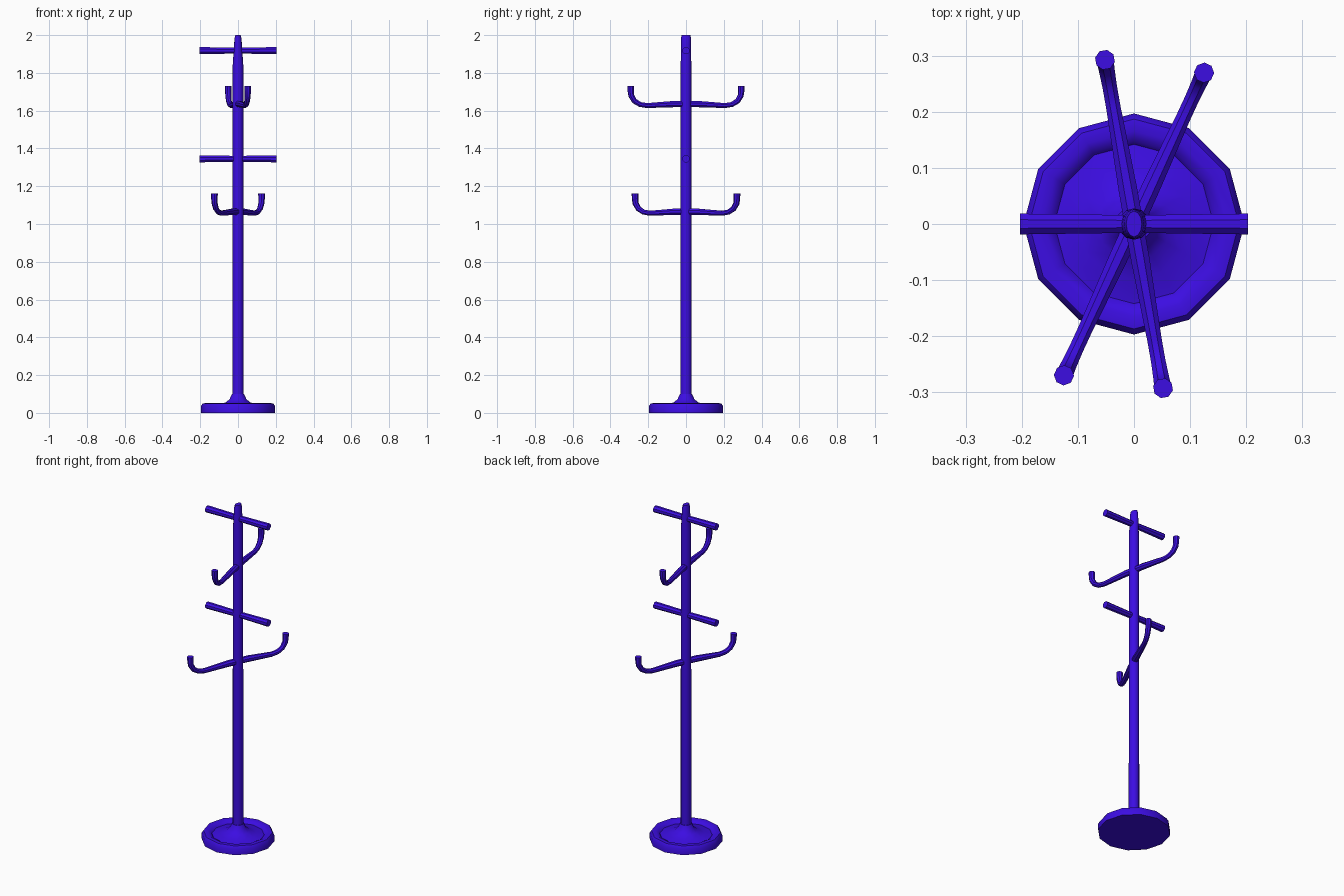
import bpy
import bmesh
from math import radians, pi, sin, cos
from mathutils import Vector

if "Cube" in bpy.data.objects:
    bpy.data.objects.remove(bpy.data.objects["Cube"], do_unlink=True)

blue = bpy.data.materials.new("violet_blue")
blue.use_nodes = True
colour = (0.045, 0.004, 0.76, 1)
blue.diffuse_color = colour
blue.node_tree.nodes["Principled BSDF"].inputs["Base Color"].default_value = colour


def finish(obj):
    obj.data.materials.append(blue)
    bpy.ops.object.select_all(action="DESELECT")
    obj.select_set(True)
    bpy.context.view_layer.objects.active = obj
    bpy.ops.object.shade_smooth_by_angle(angle=radians(40))


def skin(name, rings):
    """Join equal-sized rings of points into a capped tube."""
    bm = bmesh.new()
    loops = [[bm.verts.new(p) for p in ring] for ring in rings]
    n = len(loops[0])
    for a, b in zip(loops, loops[1:]):
        for i in range(n):
            j = (i + 1) % n
            bm.faces.new((a[i], a[j], b[j], b[i]))
    bm.faces.new(loops[0][::-1])
    bm.faces.new(loops[-1])
    bmesh.ops.recalc_face_normals(bm, faces=bm.faces)
    mesh = bpy.data.meshes.new(name)
    bm.to_mesh(mesh)
    bm.free()
    obj = bpy.data.objects.new(name, mesh)
    bpy.context.collection.objects.link(obj)
    finish(obj)


def ellipse(rx, ry, z, n=12):
    return [(rx * cos(2 * pi * i / n), ry * sin(2 * pi * i / n), z) for i in range(n)]


def tube(name, points, radii, n=8):
    """Sweep a round section along a path lying in one vertical plane."""
    pts = [Vector(p) for p in points]
    span = pts[-1] - pts[0]
    side = Vector((-span.y, span.x, 0)).normalized()
    rings = []
    for i, p in enumerate(pts):
        along = (pts[min(i + 1, len(pts) - 1)] - pts[max(i - 1, 0)]).normalized()
        up = along.cross(side)
        rings.append([p + radii[i] * (cos(2 * pi * (k + 0.5) / n) * side
                                      + sin(2 * pi * (k + 0.5) / n) * up)
                      for k in range(n)])
    skin(name, rings)


# Dished base with a raised rim and a flare up to the pole
base_profile = [(0.197, 0), (0.197, 0.035), (0.187, 0.05), (0.166, 0.052), (0.148, 0.042),
                (0.142, 0.034), (0.1, 0.042), (0.065, 0.056), (0.045, 0.072), (0.032, 0.1)]
skin("base", [ellipse(r, r, z) for r, z in base_profile])

# Pole, pinched to a blunt wedge at the top
pole_profile = [(0.029, 0.029, 0.05), (0.028, 0.028, 1.84), (0.021, 0.027, 1.95),
                (0.018, 0.026, 1.985), (0.014, 0.023, 2.0)]
skin("pole", [ellipse(*p) for p in pole_profile])

# Straight pegs
for name, z in (("upper_peg", 1.918), ("lower_peg", 1.345)):
    tube(name, [(-0.203, 0, z), (0, 0, z), (0.203, 0, z)], [0.02, 0.017, 0.02])

# Upturned double hooks: distance along the arm, height, radius
hook = [(0.06, 0.002, 0.018), (0.2, -0.006, 0.014), (0.236, 0.0, 0.014), (0.264, 0.018, 0.015),
        (0.28, 0.046, 0.016), (0.283, 0.07, 0.017), (0.283, 0.098, 0.018)]
profile = [(-d, h, r) for d, h, r in reversed(hook)] + hook
for name, z, tip, reach in (("upper_hooks", 1.633, (-0.052, 0.294), 1.05),
                            ("lower_hooks", 1.063, (0.125, 0.27), 1.05)):
    way = Vector(tip).normalized() * reach
    tube(name, [(way.x * d, way.y * d, z + h) for d, h, r in profile],
         [r for d, h, r in profile])
